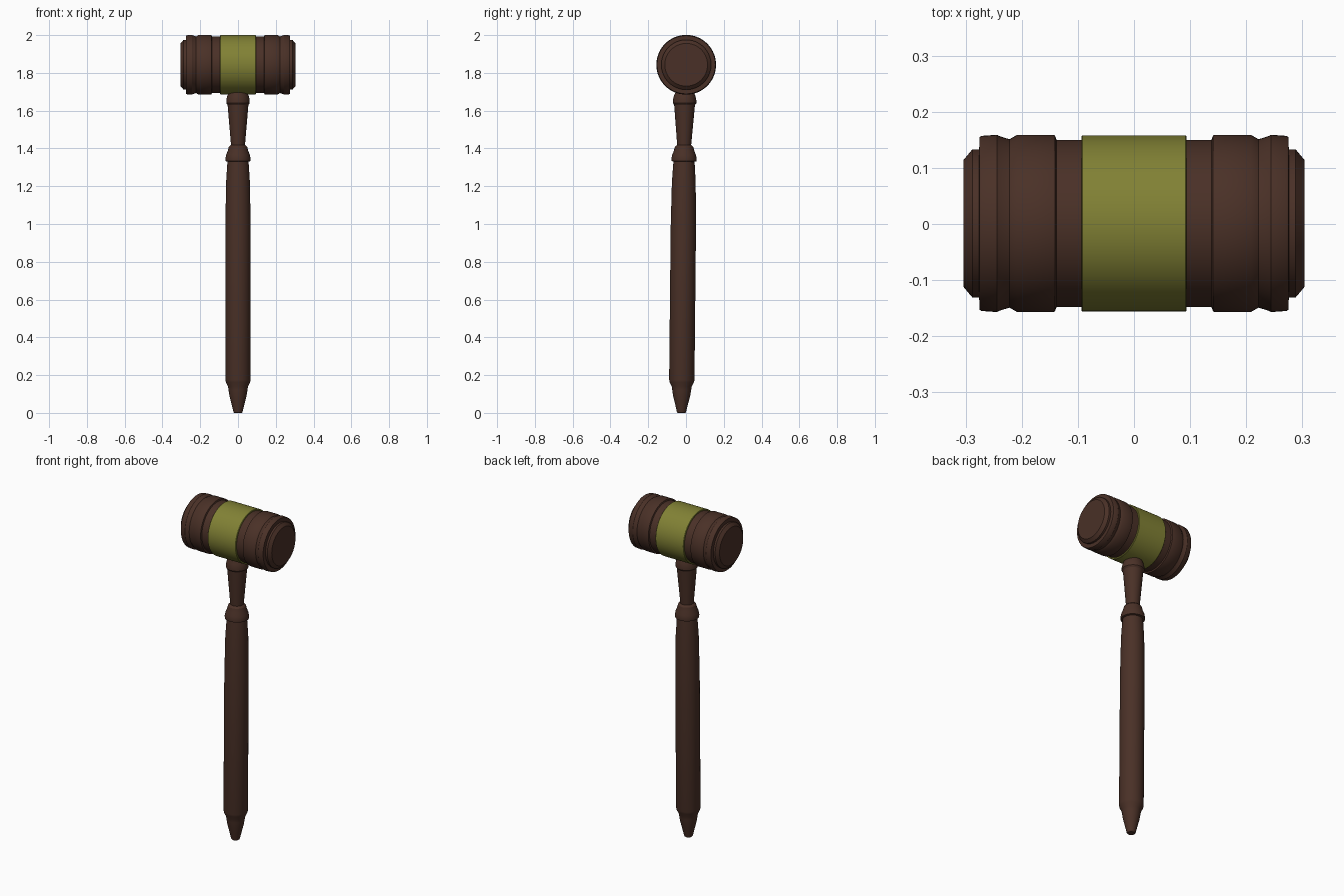
import bpy, bmesh
from math import radians, atan2
from mathutils import Matrix

if "Cube" in bpy.data.objects:
    bpy.data.objects.remove(bpy.data.objects["Cube"])


def material(name, color):
    m = bpy.data.materials.new(name)
    m.diffuse_color = color
    m.use_nodes = True
    m.node_tree.nodes["Principled BSDF"].inputs["Base Color"].default_value = m.diffuse_color
    return m


def lathe(name, profile, segments, matrix, mat):
    """Revolve (radius, height) points about local z, capping open ends."""
    bm = bmesh.new()
    pts = [(0, profile[0][1])] + profile + [(0, profile[-1][1])]
    verts = [bm.verts.new((r, 0, h)) for r, h in pts]
    edges = [bm.edges.new(pair) for pair in zip(verts, verts[1:])]
    bmesh.ops.spin(bm, geom=verts + edges, cent=(0, 0, 0), axis=(0, 0, 1),
                   angle=radians(360), steps=segments, use_duplicate=False)
    bmesh.ops.remove_doubles(bm, verts=bm.verts, dist=1e-5)
    bmesh.ops.recalc_face_normals(bm, faces=bm.faces)
    mesh = bpy.data.meshes.new(name)
    bm.to_mesh(mesh)
    bm.free()
    ob = bpy.data.objects.new(name, mesh)
    bpy.context.collection.objects.link(ob)
    ob.matrix_world = matrix
    mesh.materials.append(mat)
    bpy.context.view_layer.objects.active = ob
    ob.select_set(True)
    bpy.ops.object.shade_smooth_by_angle(angle=radians(30))
    ob.select_set(False)
    return ob


wood = material("dark_wood", (0.068, 0.03, 0.02, 1))
brass = material("brass", (0.22, 0.22, 0.035, 1))

# Head: turned barrel lying along x, profile mirrored about its middle
head_m = Matrix.Translation((0, 0.001, 1.843)) @ Matrix.Rotation(radians(90), 4, 'Y')
half = [(0.149, 0.138), (0.157, 0.141), (0.158, 0.144), (0.158, 0.208),
        (0.150, 0.222), (0.156, 0.241), (0.158, 0.244), (0.156, 0.272),
        (0.154, 0.275), (0.132, 0.276), (0.132, 0.288), (0.113, 0.304)]
head = [(r, -h) for r, h in reversed(half)] + half
lathe("head", head, 64, head_m, wood)

# Metal band around the middle of the head
band = [(0.148, -0.094), (0.155, -0.094), (0.157, -0.092),
        (0.157, 0.092), (0.155, 0.094), (0.148, 0.094)]
lathe("head_band", band, 64, head_m, brass)

# Handle: turned shaft with collar and flared neck, leaning slightly in y
handle = [(0.020, 0.0), (0.024, 0.004), (0.035, 0.05), (0.045, 0.09),
          (0.050, 0.12), (0.053, 0.14), (0.064, 0.162), (0.067, 0.175),
          (0.067, 0.98), (0.063, 1.22), (0.056, 1.33),
          (0.066, 1.333), (0.067, 1.345), (0.063, 1.365), (0.055, 1.385),
          (0.049, 1.408), (0.044, 1.413), (0.037, 1.418),
          (0.055, 1.63), (0.062, 1.64), (0.062, 1.655), (0.057, 1.678),
          (0.050, 1.694), (0.046, 1.72)]
lean = atan2(0.017, 1.69)
handle_m = Matrix.Translation((0, -0.024, 0)) @ Matrix.Rotation(-lean, 4, 'X')
lathe("handle", handle, 40, handle_m, wood)
